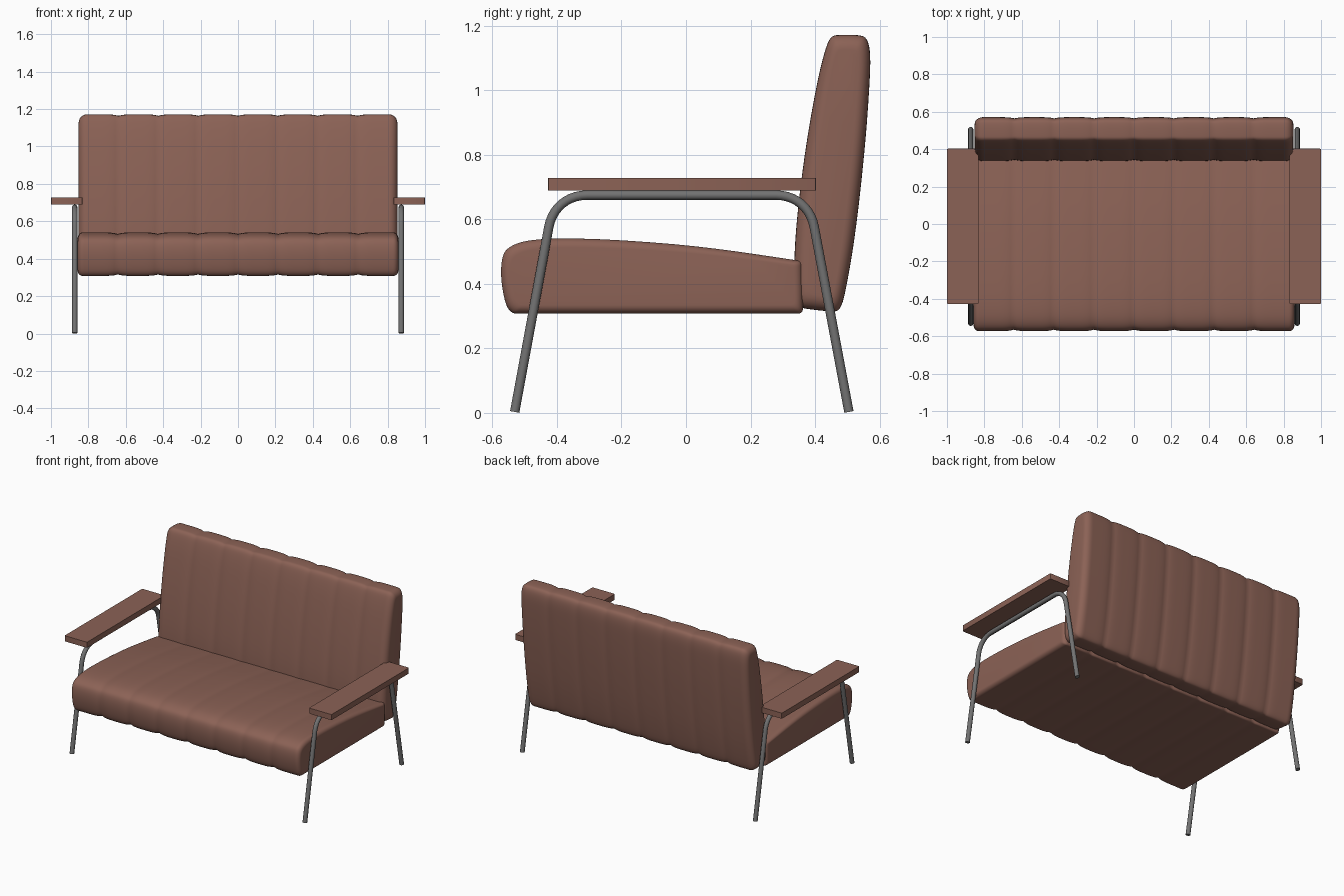
import bpy, bmesh, math
from mathutils import Vector

if "Cube" in bpy.data.objects:
    bpy.data.objects.remove(bpy.data.objects["Cube"])


def material(name, rgb):
    m = bpy.data.materials.new(name)
    m.diffuse_color = (*rgb, 1)
    m.use_nodes = True
    m.node_tree.nodes["Principled BSDF"].inputs["Base Color"].default_value = m.diffuse_color
    return m


LEATHER = material("brown leather", (0.26, 0.122, 0.092))
STEEL = material("grey steel", (0.17, 0.17, 0.17))


def finish(ob, mat, angle=40):
    ob.data.materials.clear()
    ob.data.materials.append(mat)
    bpy.ops.object.select_all(action='DESELECT')
    ob.select_set(True)
    bpy.context.view_layer.objects.active = ob
    bpy.ops.object.shade_smooth_by_angle(angle=math.radians(angle))


def from_bmesh(name, bm, mat, angle=40):
    bmesh.ops.recalc_face_normals(bm, faces=bm.faces)
    me = bpy.data.meshes.new(name)
    bm.to_mesh(me)
    bm.free()
    ob = bpy.data.objects.new(name, me)
    bpy.context.collection.objects.link(ob)
    finish(ob, mat, angle)
    return ob


def rounded(points, rounds=2):
    # corner cutting that turns a coarse outline into a soft one
    for _ in range(rounds):
        out = []
        for i, p in enumerate(points):
            q = points[(i + 1) % len(points)]
            for t in (0.25, 0.75):
                out.append((p[0] + (q[0] - p[0]) * t, p[1] + (q[1] - p[1]) * t))
        points = out
    return points


def cushion(name, outline, centre, lean, half, radius, groove, channels=8):
    """Loft a side outline (y, z) across x with stitched channels and soft ends."""
    pts = rounded(outline)
    cy, cz = centre
    hy = max(abs(y - cy - lean * (z - cz)) for y, z in pts)
    hz = max(abs(z - cz) for y, z in pts)
    width = 2 * half / channels
    xs = {round(-half + width * (c + s / 12), 5) for c in range(channels) for s in range(13)}
    xs = {x for x in xs if abs(x) < half - radius}
    for k in range(7):
        x = half - radius + radius * math.sin(k * math.pi / 12)
        xs |= {x, -x}
    bm = bmesh.new()
    rings = []
    for x in sorted(xs):
        t = abs(((x + half) / width) % 1 * 2 - 1)
        d = groove * t ** 4 if abs(x) < half - width / 2 else 0
        e = max(0, abs(x) - (half - radius))
        d += radius - math.sqrt(max(0, radius ** 2 - e ** 2))
        ring = []
        for y, z in pts:
            mid = cy + lean * (z - cz)
            nz = cz + (z - cz) * (1 - d / hz)
            ny = cy + lean * (nz - cz) + (y - mid) * (1 - d / hy)
            ring.append(bm.verts.new((x, ny, nz)))
        rings.append(ring)
    n = len(pts)
    for a, b in zip(rings, rings[1:]):
        for i in range(n):
            bm.faces.new((a[i], a[(i + 1) % n], b[(i + 1) % n], b[i]))
    bm.faces.new(rings[0])
    bm.faces.new(rings[-1])
    return from_bmesh(name, bm, LEATHER, 50)


# Seat and backrest cushions
seat = [(-0.54, 0.309), (-0.56, 0.335), (-0.575, 0.42), (-0.57, 0.49), (-0.545, 0.518),
        (-0.49, 0.536), (-0.38, 0.542), (-0.2, 0.536), (0.05, 0.516), (0.345, 0.473),
        (0.36, 0.469), (0.362, 0.45), (0.364, 0.33), (0.36, 0.309), (0.34, 0.308), (-0.52, 0.308)]
cushion("seat_cushion", seat, (-0.1, 0.42), 0.0, 0.857, 0.028, 0.008)

back = [(0.40, 0.319), (0.35, 0.326), (0.336, 0.36), (0.335, 0.48), (0.345, 0.62), (0.37, 0.82),
        (0.405, 1.02), (0.432, 1.13), (0.45, 1.169), (0.48, 1.172), (0.53, 1.172), (0.56, 1.165),
        (0.572, 1.12), (0.57, 1.03), (0.555, 0.82), (0.525, 0.55), (0.492, 0.36), (0.475, 0.316),
        (0.45, 0.314)]
cushion("back_cushion", back, (0.46, 0.743), 0.11, 0.852, 0.045, 0.008)


def fillet(a, corner, b, reach, steps=10):
    # smooth bend between two straight tube runs
    c = Vector(corner)
    p = c + (Vector(a) - c).normalized() * reach
    q = c + (Vector(b) - c).normalized() * reach
    k = 0.6
    out = []
    for i in range(steps + 1):
        t = i / steps
        out.append(p * (1 - t) ** 3 + (p.lerp(c, k)) * 3 * t * (1 - t) ** 2
                   + (q.lerp(c, k)) * 3 * t * t * (1 - t) + q * t ** 3)
    return out


for side, label in ((-1, "left"), (1, "right")):
    # Bent tube legs
    x = side * 0.873
    f0, f1 = (x, -0.531, 0.003), (x, -0.407, 0.675)
    r1, r0 = (x, 0.379, 0.675), (x, 0.505, 0.003)
    path = [Vector(f0), *fillet(f0, f1, r1, 0.10), *fillet(f1, r1, r0, 0.10), Vector(r0)]
    cu = bpy.data.curves.new(label + "_leg_frame", 'CURVE')
    cu.dimensions = '3D'
    cu.bevel_depth = 0.0145
    cu.bevel_resolution = 4
    cu.use_fill_caps = True
    sp = cu.splines.new('POLY')
    sp.points.add(len(path) - 1)
    for p, v in zip(sp.points, path):
        p.co = (*v, 1)
    ob = bpy.data.objects.new(label + "_leg_frame", cu)
    bpy.context.collection.objects.link(ob)
    bpy.ops.object.select_all(action='DESELECT')
    ob.select_set(True)
    bpy.context.view_layer.objects.active = ob
    bpy.ops.object.convert(target='MESH')
    finish(bpy.context.object, STEEL)

    # Flat armrest board
    bm = bmesh.new()
    bmesh.ops.create_cube(bm, size=1)
    for v in bm.verts:
        v.co = (side * 0.916 + v.co.x * 0.168, -0.0125 + v.co.y * 0.831, 0.709 + v.co.z * 0.038)
    upright = [e for e in bm.edges if abs(e.verts[0].co.z - e.verts[1].co.z) > 0.01]
    bmesh.ops.bevel(bm, geom=upright, offset=0.006, segments=2, affect='EDGES', profile=0.5)
    from_bmesh(label + "_armrest", bm, LEATHER)
